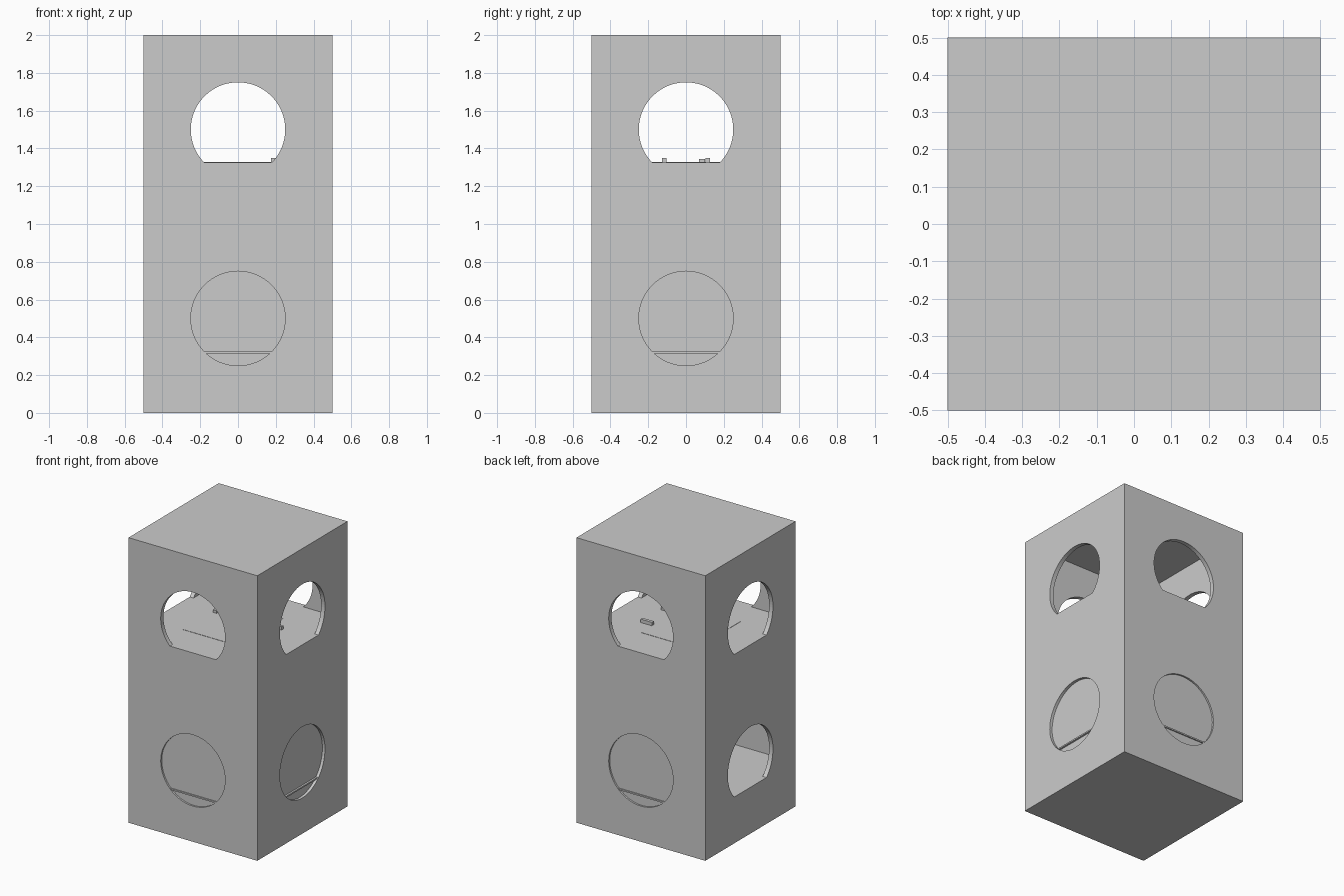
import bpy, bmesh
from math import cos, sin, pi, asin
from mathutils import Matrix

if "Cube" in bpy.data.objects:
    bpy.data.objects.remove(bpy.data.objects["Cube"])

WALL, R, SILL = 0.03, 0.25, 0.325
WINDOW_Z = 0.5


def finish(bm, name):
    bmesh.ops.recalc_face_normals(bm, faces=bm.faces)
    mesh = bpy.data.meshes.new(name)
    bm.to_mesh(mesh)
    bm.free()
    ob = bpy.data.objects.new(name, mesh)
    bpy.context.collection.objects.link(ob)
    return ob


def box(name, lo, hi):
    bm = bmesh.new()
    bmesh.ops.create_cube(bm, size=1)
    for v in bm.verts:
        v.co = [lo[i] + (v.co[i] + 0.5) * (hi[i] - lo[i]) for i in range(3)]
    return finish(bm, name)


def prism(name, base, turn, near, far, start, end, closed, n=64):
    """Round window profile on the front face, turned about z to another side."""
    count = n if closed else n + 1
    bm = bmesh.new()
    pts = [start + (end - start) * i / n for i in range(count)]
    vs = [bm.verts.new((R * cos(a), near, base + WINDOW_Z + R * sin(a))) for a in pts]
    face = bm.faces.new(vs)
    res = bmesh.ops.extrude_face_region(bm, geom=[face])
    for v in res["geom"]:
        if isinstance(v, bmesh.types.BMVert):
            v.co.y = far
    bm.transform(Matrix.Rotation(turn, 4, 'Z'))
    return finish(bm, name)


def cut(ob, cutter):
    mod = ob.modifiers.new("cut", 'BOOLEAN')
    mod.operation = 'DIFFERENCE'
    mod.solver = 'EXACT'
    mod.object = cutter
    bpy.context.view_layer.objects.active = ob
    bpy.ops.object.modifier_apply(modifier=mod.name)
    bpy.data.objects.remove(cutter)


# Window arc above the flat sill
low = asin((SILL - WINDOW_Z) / R)


def room(name, base, open_sides, recesses):
    ob = box(name, (-0.5, -0.5, base), (0.5, 0.5, base + 1))
    i = 0.5 - WALL
    cut(ob, box("cavity", (-i, -i, base + SILL), (i, i, base + 1 - WALL)))
    for turn in open_sides:
        cut(ob, prism("opening", base, turn, -0.6, -0.46, low, pi - low, False))
    for turn, depth in recesses:
        cut(ob, prism("recess", base, turn, -0.6, -0.5 + depth, 0, 2 * pi, True))
        # Thin floor edge across the closed window
        half = R * cos(low)
        edge = box(name + "_floor_edge", (-half, -0.5 + depth / 3, base + SILL - 0.01),
                   (half, -0.5 + depth + 0.004, base + SILL))
        edge.data.transform(Matrix.Rotation(turn, 4, 'Z'))
    return ob


# Quarter turns: 0 front, 1 right, 2 back, 3 left
Q = pi / 2
room("upper_room", 1, [0, Q, 2 * Q, 3 * Q], [])
room("lower_room", 0, [3 * Q], [(0, 0.012), (Q, 0.02), (2 * Q, 0.012)])

# Floor hatch with two hinges and a small pull
top = 1 + SILL
box("floor_hatch", (-0.25, -0.25, top - 0.01), (0.175, 0.25, top + 0.002))
for y in (-0.115, 0.115):
    box("hatch_hinge", (0.175, y - 0.011, top - 0.005), (0.265, y + 0.011, top + 0.024))
box("hatch_pull", (-0.245, 0.07, top - 0.005), (-0.215, 0.1, top + 0.02))
